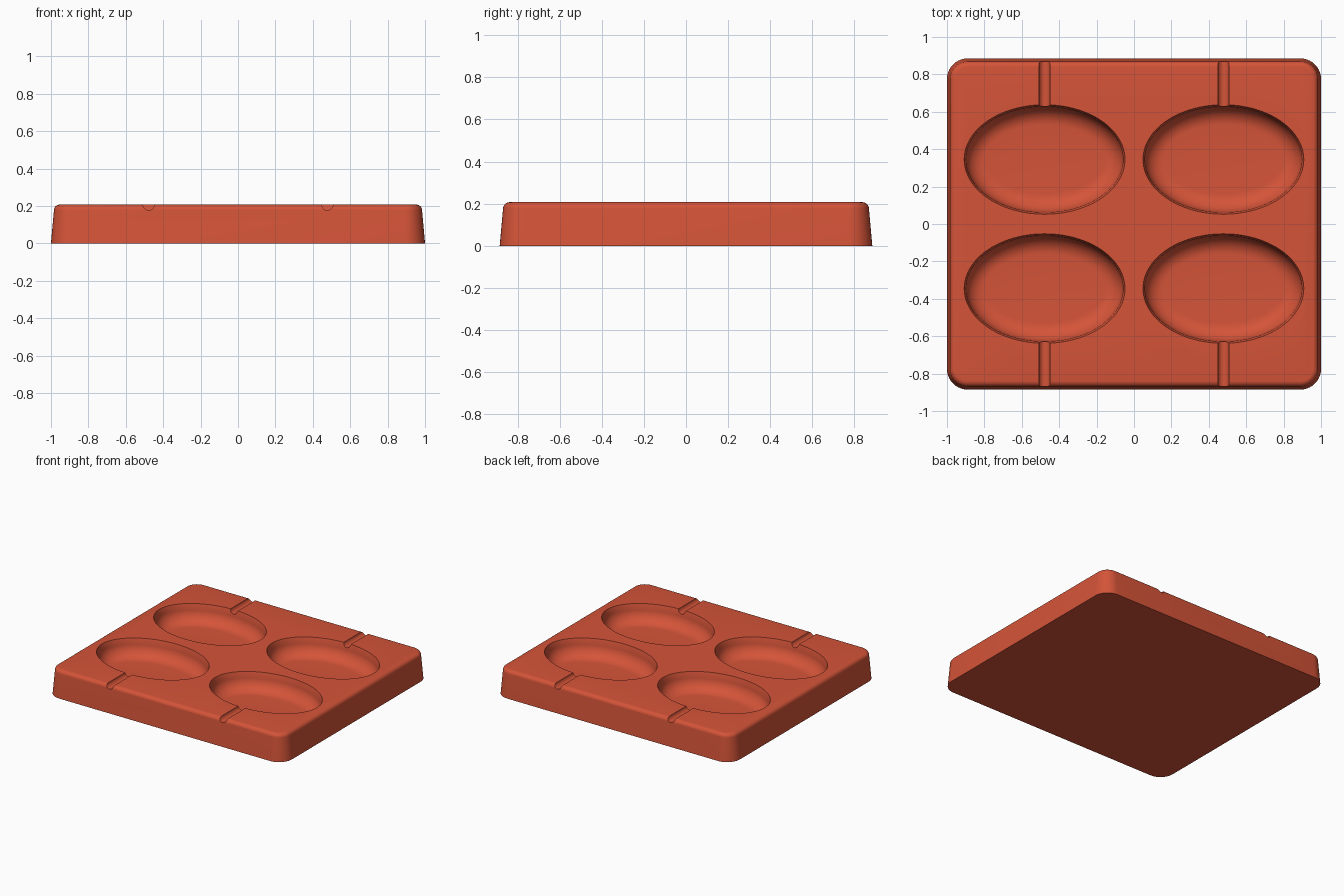
import bpy, bmesh
from math import sin, cos, pi, radians

if "Cube" in bpy.data.objects:
    bpy.data.objects.remove(bpy.data.objects["Cube"])

HALF_X, HALF_Y, TOP = 1.0, 0.885, 0.207
CORNER, FILLET = 0.11, 0.03
POCKET_X, POCKET_Y = 0.478, 0.345

red = bpy.data.materials.new("terracotta red")
red.use_nodes = True
colour = (0.66, 0.088, 0.04, 1)
red.diffuse_color = colour
red.node_tree.nodes["Principled BSDF"].inputs["Base Color"].default_value = colour


def loft(name, rings):
    """Skin a closed solid through equal-length rings, bottom to top."""
    bm = bmesh.new()
    loops = [[bm.verts.new(p) for p in ring] for ring in rings]
    n = len(loops[0])
    for a, b in zip(loops, loops[1:]):
        for i in range(n):
            j = (i + 1) % n
            bm.faces.new((a[i], a[j], b[j], b[i]))
    bm.faces.new(loops[0][::-1])
    bm.faces.new(loops[-1])
    mesh = bpy.data.meshes.new(name)
    bm.to_mesh(mesh)
    bm.free()
    obj = bpy.data.objects.new(name, mesh)
    bpy.context.collection.objects.link(obj)
    mesh.materials.append(red)
    return obj


def rounded_rect(inset, z, steps=10):
    r = CORNER - inset
    pts = []
    for q, (sx, sy) in enumerate([(1, 1), (-1, 1), (-1, -1), (1, -1)]):
        for k in range(steps + 1):
            a = pi / 2 * (q + k / steps)
            pts.append((sx * (HALF_X - CORNER) + r * cos(a),
                        sy * (HALF_Y - CORNER) + r * sin(a), z))
    return pts


def ellipse(cx, cy, inset, z, n=96):
    return [(cx + (0.43 - inset) * cos(2 * pi * i / n),
             cy + (0.293 - inset) * sin(2 * pi * i / n), z) for i in range(n)]


# Tray block: drafted sides and a rounded top edge
arc = [pi / 2 * k / 6 for k in range(7)]
profile = [(0, 0)] + [(0.016 + FILLET * (1 - cos(a)),
                       TOP - FILLET * (1 - sin(a))) for a in arc]
tray = loft("mould_tray", [rounded_rect(d, z) for d, z in profile])

# Oval pockets with a wide fillet, and a round stick groove from each to the edge
FLOOR, BOWL = 0.075, 0.10
cutters = []
for sx in (-1, 1):
    for sy in (-1, 1):
        cx, cy = sx * POCKET_X, sy * POCKET_Y
        wall = [(0.01 + BOWL * (1 - sin(pi / 2 * k / 10)),
                 FLOOR + BOWL * (1 - cos(pi / 2 * k / 10))) for k in range(11)]
        wall += [(0, TOP), (-0.005, TOP + 0.05)]
        cutters.append(loft("pocket_cutter", [ellipse(cx, cy, d, z) for d, z in wall]))
        ends = sorted((sy * 0.56, sy * 1.0))
        ring = [(cx + 0.03 * cos(2 * pi * i / 24), 0.03 * sin(2 * pi * i / 24))
                for i in range(24)]
        cutters.append(loft("groove_cutter",
                            [[(x, y, TOP + z) for x, z in ring] for y in ends[::-1]]))

bpy.ops.object.select_all(action="DESELECT")
bpy.context.view_layer.objects.active = tray
tray.select_set(True)
for cutter in cutters:
    cutter.hide_render = True
    mod = tray.modifiers.new("cut", "BOOLEAN")
    mod.operation = "DIFFERENCE"
    mod.solver = "EXACT"
    mod.object = cutter
    bpy.ops.object.modifier_apply(modifier=mod.name)
    bpy.data.objects.remove(cutter)

bpy.ops.object.shade_smooth_by_angle(angle=radians(30))
